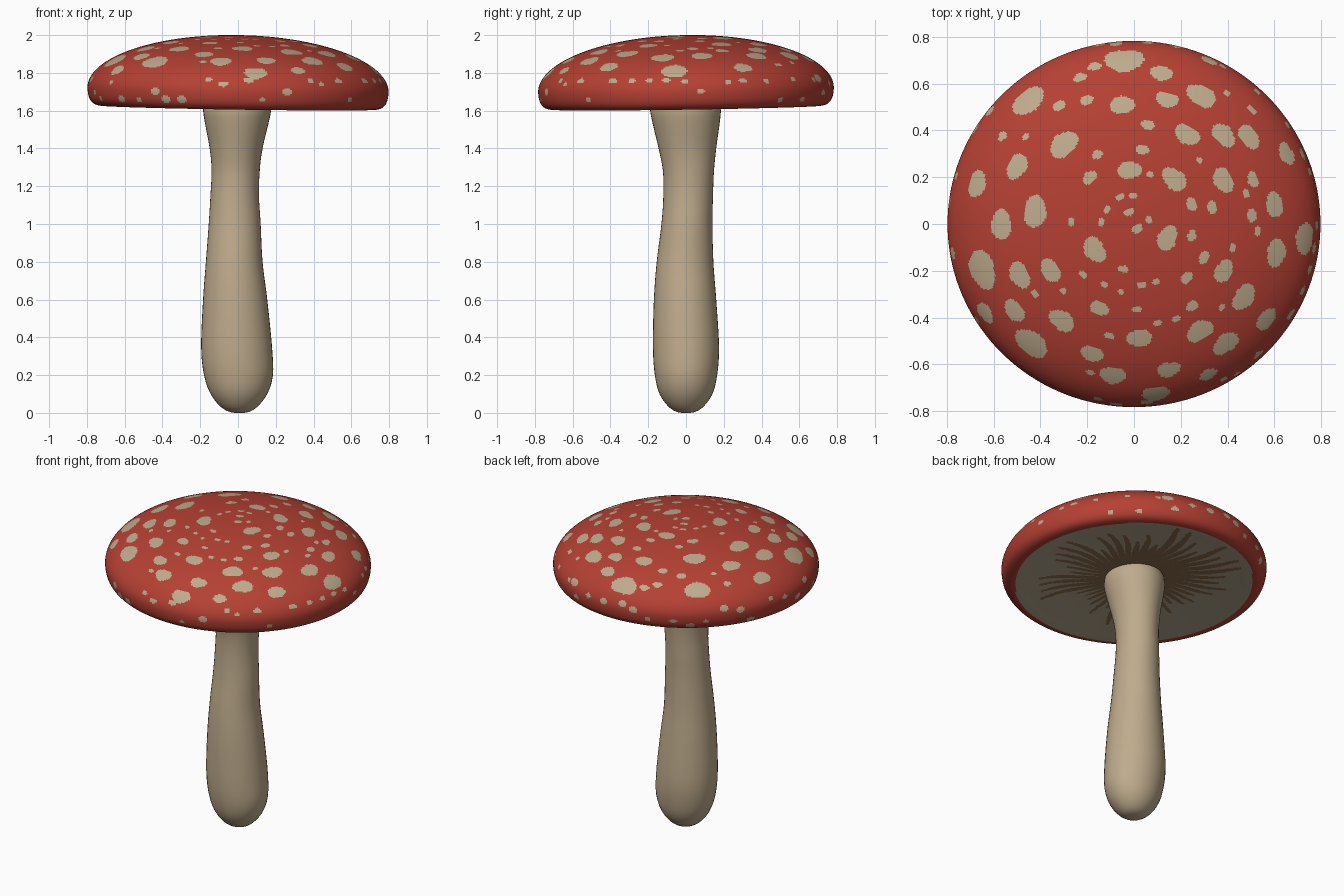
import bpy, math, random
from mathutils import Vector
from mathutils.kdtree import KDTree

if "Cube" in bpy.data.objects:
    bpy.data.objects.remove(bpy.data.objects["Cube"])

random.seed(4)


def material(name, rgb):
    m = bpy.data.materials.new(name)
    m.diffuse_color = (*rgb, 1)
    m.use_nodes = True
    m.node_tree.nodes["Principled BSDF"].inputs["Base Color"].default_value = m.diffuse_color
    return m


red = material("cap red", (0.465, 0.052, 0.034))
cream = material("cream", (0.52, 0.41, 0.265))
gill_grey = material("gill grey", (0.45, 0.38, 0.27))
gill_brown = material("gill brown", (0.26, 0.155, 0.07))


def spline(points, step):
    """Smooth curve through points of any dimension, sampled about every step."""
    out = []
    last = len(points) - 1
    for i in range(last):
        a, b = points[max(i - 1, 0)], points[i]
        c, d = points[i + 1], points[min(i + 2, last)]
        n = max(1, round(math.dist(b, c) / step))
        for k in range(n):
            t = k / n
            out.append([0.5 * (2 * q + (r - p) * t + (2 * p - 5 * q + 4 * r - s) * t * t
                               + (3 * q - p - 3 * r + s) * t ** 3)
                        for p, q, r, s in zip(a, b, c, d)])
    out.append(list(points[-1]))
    return out


def loft(name, rings, mats):
    """Skin equal rings listed from top to bottom and close both ends."""
    n = len(rings[0])
    verts = [v for ring in rings for v in ring]
    faces = [(i * n + j, (i + 1) * n + j, (i + 1) * n + (j + 1) % n, i * n + (j + 1) % n)
             for i in range(len(rings) - 1) for j in range(n)]
    base = (len(rings) - 1) * n
    faces += [tuple(range(n)), tuple(reversed(range(base, base + n)))]
    me = bpy.data.meshes.new(name)
    me.from_pydata(verts, [], faces)
    for m in mats:
        me.materials.append(m)
    me.shade_smooth()
    ob = bpy.data.objects.new(name, me)
    bpy.context.collection.objects.link(ob)
    return ob


# Stem: z, left x, right x, front y, back y
sections = [
    (1.66, -.17, .16, -.175, .17), (1.60, -.185, .175, -.19, .185),
    (1.40, -.15, .13, -.145, .16), (1.28, -.14, .115, -.122, .148),
    (1.15, -.146, .111, -.12, .143), (1.0, -.155, .12, -.13, .14),
    (.8, -.17, .13, -.155, .145), (.6, -.185, .155, -.17, .16),
    (.35, -.195, .18, -.175, .175), (.2, -.18, .185, -.165, .165),
    (.1, -.145, .155, -.14, .14), (.03, -.09, .10, -.09, .09),
    (.004, -.04, .055, -.045, .045), (0, -.005, .02, -.01, .01)]
angles = [2 * math.pi * j / 40 for j in range(40)]
loft("stem", [[((x0 + x1) / 2 + (x1 - x0) / 2 * math.cos(a),
                (y0 + y1) / 2 + (y1 - y0) / 2 * math.sin(a), max(z, 0)) for a in angles]
              for z, x0, x1, y0, y1 in spline(sections, .04)], [cream])

# Cap: elliptical dome over a rounded rim and shallow underside, tilted up at back left
dome = [(.797 * math.sin(t * math.pi / 24), 1.71 + .29 * math.cos(t * math.pi / 24))
        for t in range(1, 13)]
profile = [(.004, 2.0)] + dome + [(.79, 1.663), (.772, 1.633), (.742, 1.618), (.70, 1.617),
                                  (.6, 1.626), (.4, 1.64), (.15, 1.65), (.004, 1.65)]
SEG = 480
rings = []
for r, z in spline(profile, .008):
    ring = []
    for j in range(SEG):
        a = 2 * math.pi * j / SEG
        x, y = r * math.cos(a), r * math.sin(a) * .982
        ring.append((x, y, z + .012 * (y - x) / .8))
    rings.append(ring)
cap = loft("cap", rings, [red, cream, gill_grey, gill_brown])

# Gills: tapering brown rays of uneven length on grey, below the rim
polys = cap.data.polygons
RAYS = 46
reach = [random.uniform(.36, .66) for _ in range(RAYS)]
valley = [random.uniform(.2, .3) for _ in range(RAYS)]
centres = [p.center.copy() for p in polys]
outer = []
for p, c in zip(polys, centres):
    r = math.hypot(c.x, c.y)
    if c.z < 1.69 and p.normal.z < -.5 and r < .71:
        a = math.atan2(c.y, c.x)
        f = (a / (2 * math.pi) + .5) * RAYS + .25 * math.sin(11 * r)
        k = int(f) % RAYS
        taper = min(1, 1.35 * (1 - abs(2 * (f % 1) - 1)))
        limit = valley[k] + (reach[k] - valley[k]) * taper + .05 * math.sin(a)
        p.material_index = 3 if r < limit else 2
    else:
        outer.append(p.index)

# Large spots seen from above: x, y, half length
spots = [
    (-.04, .70, .085), (.12, .64, .05), (.32, .70, .035), (-.45, .53, .078),
    (-.05, .51, .055), (.14, .53, .05), (.29, .55, .068), (-.30, .34, .068),
    (-.32, .51, .03), (.38, .38, .058), (.49, .37, .058), (.23, .38, .058),
    (.06, .42, .03), (-.50, .25, .06), (-.67, .17, .06), (-.42, .05, .07),
    (-.57, 0, .065), (-.19, .20, .035), (-.02, .23, .053), (.17, .19, .06),
    (.38, .19, .058), (.51, .19, .035), (.65, .30, .05), (.60, .08, .055),
    (.73, -.06, .07), (.61, -.12, .062), (.14, -.06, .057), (-.17, -.11, .06),
    (.33, .07, .03), (.38, -.20, .053), (.47, -.31, .062), (.56, -.41, .055),
    (.28, -.46, .062), (.39, -.51, .062), (.02, -.49, .055), (-.15, -.36, .043),
    (-.31, -.41, .06), (-.49, -.22, .06), (-.36, -.20, .055), (-.65, -.19, .088),
    (-.51, -.37, .055), (-.44, -.51, .08), (-.18, -.55, .05), (-.09, -.65, .058),
    (.15, -.62, .05), (.32, -.64, .04), (-.64, -.38, .05), (.09, -.73, .06)]
# Small flecks between them
while len(spots) < 90:
    r, a = .7 * math.sqrt(random.random()), random.uniform(0, 2 * math.pi)
    x, y, s = r * math.cos(a), r * math.sin(a), random.uniform(.014, .032)
    if all(math.hypot(x - u, y - v) > s + w + .015 for u, v, w in spots):
        spots.append((x, y, s))

flat, solid = KDTree(len(outer)), KDTree(len(outer))
for i in outer:
    c = centres[i]
    flat.insert((c.x, c.y, 0 if c.z > 1.73 else 5), i)
    solid.insert(c, i)
flat.balance()
solid.balance()
seeds = [(centres[flat.find((x, y, 0))[1]], s) for x, y, s in spots]
# Little spots around the rim
for k in range(46):
    a = 2 * math.pi * (k + random.uniform(-.3, .3)) / 46
    z = random.choice((1.66, 1.70, 1.745, 1.755, 1.77))
    seeds.append((solid.find((.79 * math.cos(a), .78 * math.sin(a), z))[0],
                  random.uniform(.014, .03)))

# Paint each spot as a slightly wobbly oval lying along the rim direction
for c, s in seeds:
    along = Vector((-c.y, c.x, 0)).normalized()
    phase = random.uniform(0, 6.28)
    for co, i, dist in solid.find_range(c, s * 1.2):
        d = co - c
        u = d.dot(along)
        v = math.sqrt(max(0, d.length_squared - u * u))
        if d.x * c.x + d.y * c.y < 0:
            v = -v
        w = 1 + .05 * math.sin(3 * math.atan2(v, u) + phase)
        if math.hypot(u / s, v / (s * .69)) < w:
            polys[i].material_index = 1
